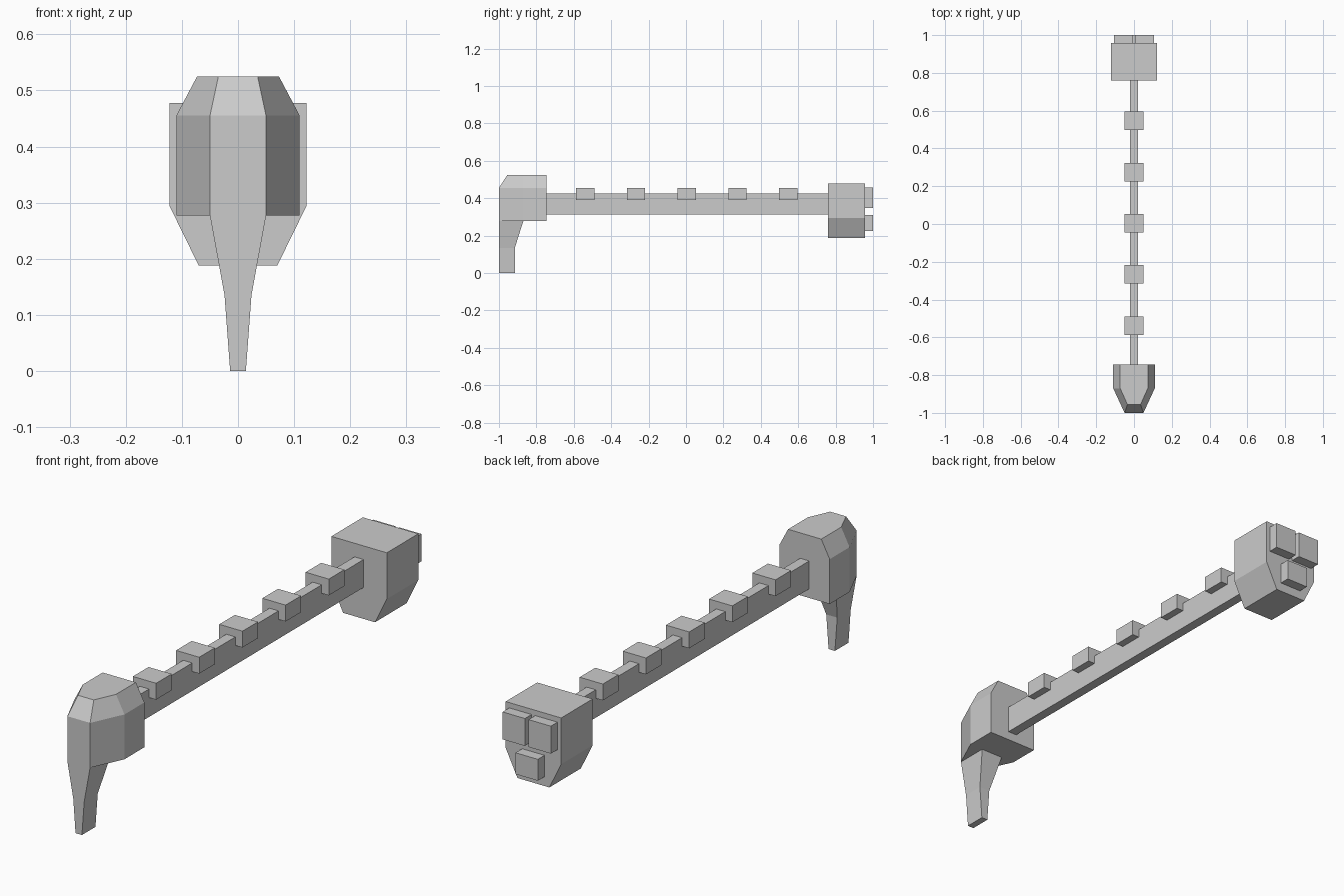
import bpy, bmesh

if "Cube" in bpy.data.objects:
    bpy.data.objects.remove(bpy.data.objects["Cube"])


def loft(name, rings):
    """Solid built by joining matching rings of points, capped at both ends."""
    bm = bmesh.new()
    loops = [[bm.verts.new(p) for p in ring] for ring in rings]
    n = len(loops[0])
    for a, b in zip(loops, loops[1:]):
        for i in range(n):
            j = (i + 1) % n
            bm.faces.new((a[i], a[j], b[j], b[i]))
    bm.faces.new(loops[0])
    bm.faces.new(loops[-1])
    bmesh.ops.recalc_face_normals(bm, faces=bm.faces)
    mesh = bpy.data.meshes.new(name)
    bm.to_mesh(mesh)
    bm.free()
    obj = bpy.data.objects.new(name, mesh)
    bpy.context.collection.objects.link(obj)
    return obj


def mirrored(half, z):
    """Symmetric ring at height z from (x, y) points on the right side."""
    return [(x, y, z) for x, y in half] + [(-x, y, z) for x, y in reversed(half)]


def box(name, x0, x1, y0, y1, z0, z1):
    return loft(name, [[(x0, y0, z), (x1, y0, z), (x1, y1, z), (x0, y1, z)]
                       for z in (z0, z1)])


# Front housing: tapered plan with a sloped crown
plan = [(0.05, -1.0), (0.11, -0.87), (0.11, -0.745)]
crown = [(0.035, -0.955), (0.073, -0.87), (0.073, -0.745)]
loft("front_housing", [mirrored(plan, 0.277), mirrored(plan, 0.455),
                       mirrored(crown, 0.525)])

# Tapered spout hanging below the housing
loft("spout", [mirrored([(w, -1.0), (w, back)], z)
               for w, back, z in ((0.014, -0.915, 0.0),
                                  (0.024, -0.915, 0.135),
                                  (0.05, -0.87, 0.277))])

# Long flat bar with raised blocks along its top
box("bar", -0.02, 0.02, -0.75, 0.765, 0.313, 0.424)
for i in range(5):
    y = 0.004 + (i - 2) * 0.271
    box(f"bar_block_{i + 1}", -0.051, 0.051, y - 0.049, y + 0.049, 0.39, 0.455)

# Rear block: square top, narrowed bottom
profile = [(0.07, 0.188), (0.122, 0.294), (0.122, 0.478)]
outline = profile + [(-x, z) for x, z in reversed(profile)]
loft("rear_block", [[(x, y, z) for x, z in outline] for y in (0.76, 0.958)])

# Three pads on the back face
for name, x in (("rear_pad_left", -0.057), ("rear_pad_right", 0.057)):
    box(name, x - 0.049, x + 0.049, 0.95, 1.0, 0.348, 0.457)
box("rear_pad_lower", -0.049, 0.049, 0.95, 1.0, 0.225, 0.31)
